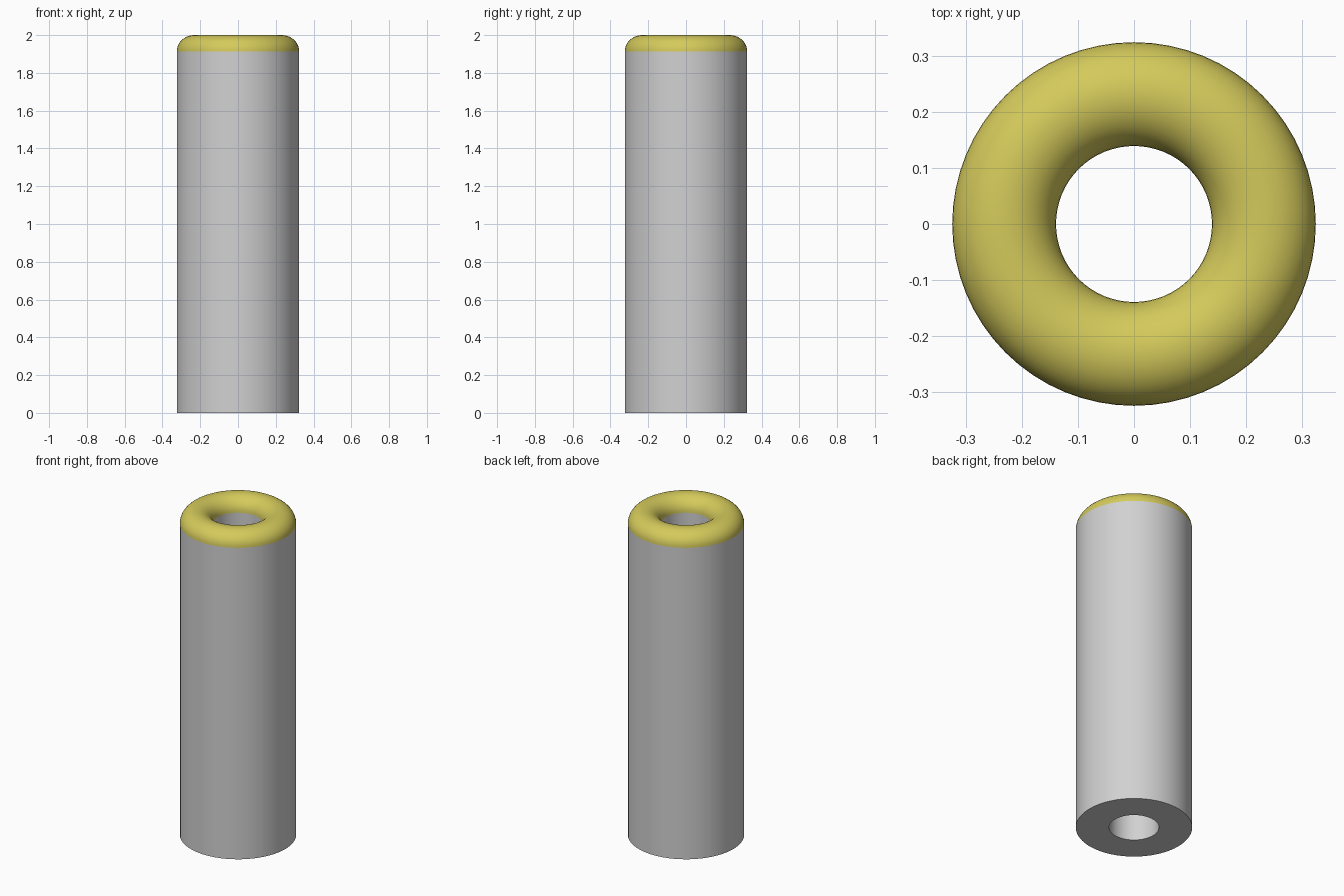
import bpy, bmesh, math

if "Cube" in bpy.data.objects:
    bpy.data.objects.remove(bpy.data.objects["Cube"])

R_OUT, R_IN, TOP, HEIGHT = 0.324, 0.139, 1.914, 2.0
SEGMENTS = 64


def material(name, rgb):
    m = bpy.data.materials.new(name)
    m.diffuse_color = (*rgb, 1.0)
    m.use_nodes = True
    m.node_tree.nodes["Principled BSDF"].inputs["Base Color"].default_value = m.diffuse_color
    return m


def lathe(name, profile, mat):
    """Spin an open (radius, z) profile around the z axis."""
    bm = bmesh.new()
    rings = []
    for i in range(SEGMENTS):
        a = 2 * math.pi * i / SEGMENTS
        rings.append([bm.verts.new((r * math.cos(a), r * math.sin(a), z)) for r, z in profile])
    for i in range(SEGMENTS):
        a, b = rings[i], rings[(i + 1) % SEGMENTS]
        for j in range(len(profile) - 1):
            bm.faces.new((a[j], b[j], b[j + 1], a[j + 1]))
    mesh = bpy.data.meshes.new(name)
    bm.to_mesh(mesh)
    bm.free()
    mesh.materials.append(mat)
    obj = bpy.data.objects.new(name, mesh)
    bpy.context.collection.objects.link(obj)
    bpy.ops.object.select_all(action='DESELECT')
    obj.select_set(True)
    bpy.context.view_layer.objects.active = obj
    bpy.ops.object.shade_smooth_by_angle(angle=math.radians(35))
    return obj


grey = material("grey", (0.64, 0.64, 0.64))
yellow = material("yellow", (0.66, 0.59, 0.105))

# Hollow tube: inner wall, flat bottom ring, outer wall
lathe("tube", [(R_IN, TOP), (R_IN, 0), (R_OUT, 0), (R_OUT, TOP)], grey)

# Rounded rim: half ring closing the top of the wall
mid, half, steps = (R_OUT + R_IN) / 2, (R_OUT - R_IN) / 2, 20
rim = [(mid + half * math.cos(math.pi * k / steps),
        TOP + (HEIGHT - TOP) * math.sin(math.pi * k / steps)) for k in range(steps + 1)]
lathe("rounded_rim", rim, yellow)
